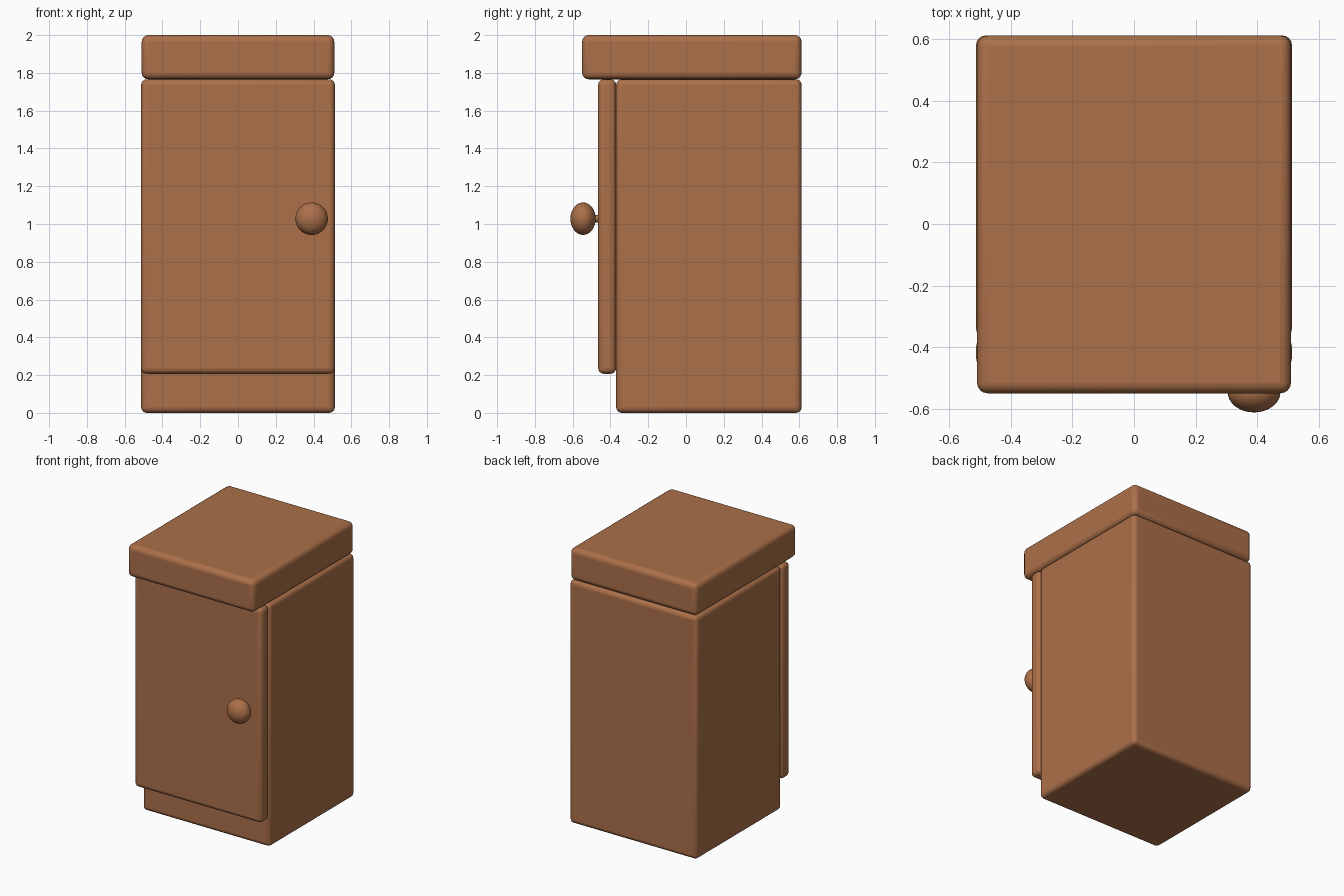
import bpy, math

if "Cube" in bpy.data.objects:
    bpy.data.objects.remove(bpy.data.objects["Cube"])

wood = bpy.data.materials.new("warm brown wood")
wood.diffuse_color = (0.41, 0.162, 0.067, 1)
wood.use_nodes = True
wood.node_tree.nodes["Principled BSDF"].inputs["Base Color"].default_value = wood.diffuse_color


def finish(obj, name):
    obj.name = name
    obj.data.materials.append(wood)
    bpy.ops.object.shade_smooth_by_angle(angle=math.radians(40))


def rounded_box(name, x, y, z, radius):
    """Box between (min, max) pairs with rounded edges."""
    spans = (x, y, z)
    bpy.ops.mesh.primitive_cube_add(size=1, location=[(a + b) / 2 for a, b in spans])
    obj = bpy.context.object
    obj.scale = [b - a for a, b in spans]
    bpy.ops.object.transform_apply(location=False, rotation=False, scale=True)
    bevel = obj.modifiers.new("rounded edges", 'BEVEL')
    bevel.width = radius
    bevel.segments = 4
    bevel.limit_method = 'NONE'
    finish(obj, name)


# Cabinet carcass, overhanging top and front door
rounded_box("cabinet_body", (-0.513, 0.513), (-0.37, 0.612), (0.0, 1.766), 0.03)
rounded_box("top_slab", (-0.51, 0.51), (-0.55, 0.612), (1.766, 2.0), 0.035)
rounded_box("door", (-0.513, 0.513), (-0.465, -0.37), (0.207, 1.766), 0.03)

# Door knob: short stem and flattened ball
KX, KZ = 0.39, 1.028
bpy.ops.mesh.primitive_cylinder_add(vertices=24, radius=0.02, depth=0.09,
                                    location=(KX, -0.49, KZ),
                                    rotation=(math.pi / 2, 0, 0))
finish(bpy.context.object, "knob_stem")

bpy.ops.mesh.primitive_uv_sphere_add(segments=32, ring_count=16, radius=1,
                                     location=(KX, -0.545, KZ),
                                     rotation=(math.pi / 2, 0, 0))
knob = bpy.context.object
knob.scale = (0.086, 0.086, 0.067)
bpy.ops.object.transform_apply(location=False, rotation=False, scale=True)
finish(knob, "door_knob")
